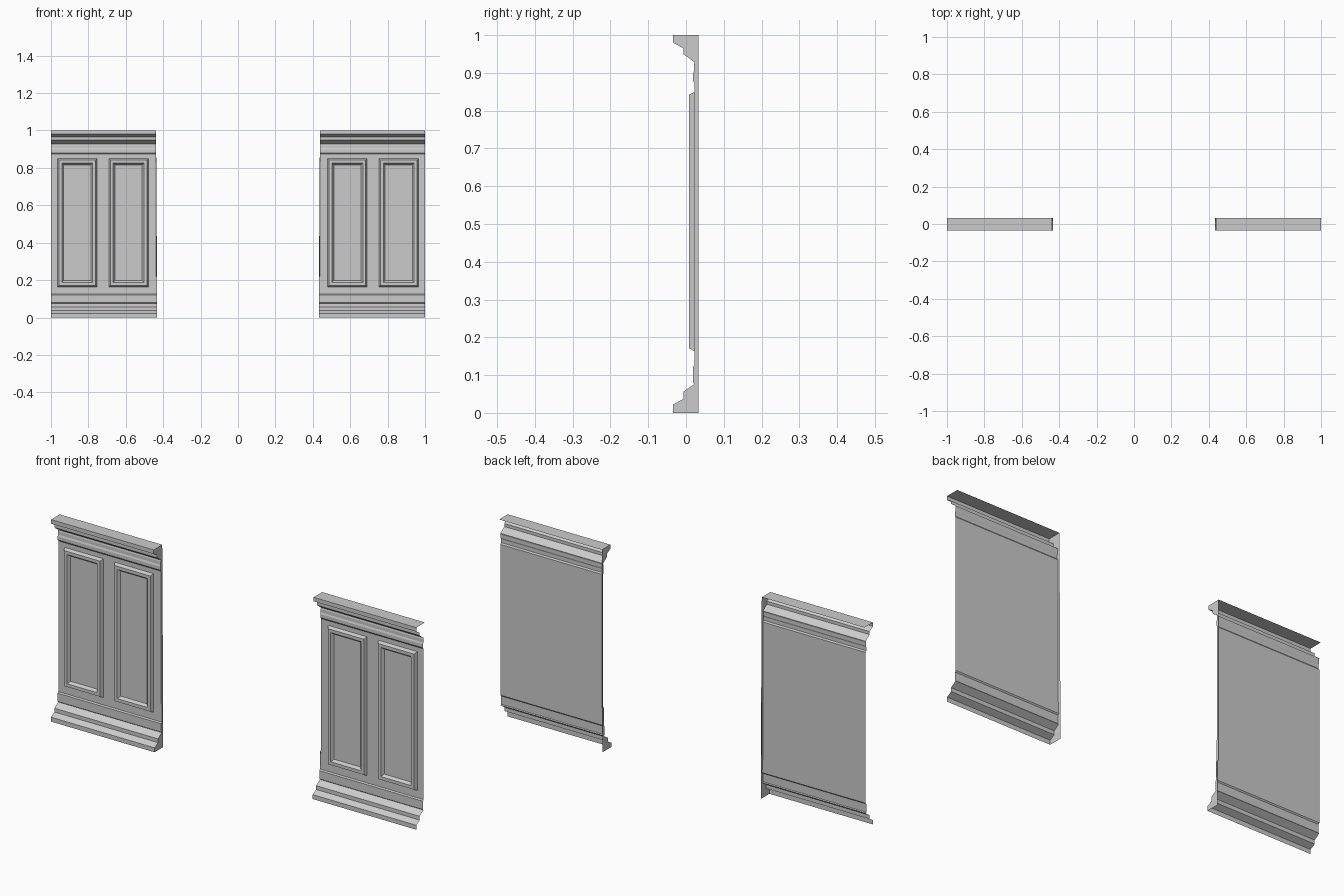
import bpy
import bmesh

cube = bpy.data.objects.get("Cube")
if cube:
    bpy.data.objects.remove(cube, do_unlink=True)

grey = bpy.data.materials.new("plain grey")
grey.use_nodes = True
colour = (0.6, 0.6, 0.6, 1)
grey.diffuse_color = colour
grey.node_tree.nodes["Principled BSDF"].inputs["Base Color"].default_value = colour

OUTER, BACK, WALL, FRONT = 1.0, 0.033, 0.023, -0.034

# Moulded section (y, z), from the base up to the cornice
section = [
    (FRONT, 0), (FRONT, 0.022), (-0.007, 0.037), (-0.007, 0.056),
    (0.022, 0.076), (0.018, 0.08), (0.018, 0.121), (WALL, 0.127),
    (WALL, 0.215), (WALL, 0.22), (WALL, 0.873), (0.018, 0.88),
    (0.018, 0.897), (0.021, 0.905), (0.021, 0.92), (WALL, 0.928),
    (-0.007, 0.95), (-0.007, 0.965), (FRONT, 0.98), (FRONT, 1),
]


def inner_x(z):
    """The inner end steps out slightly near the floor."""
    return 0.433 if z < 0.218 else 0.438


def finish(bm, name):
    mesh = bpy.data.meshes.new(name)
    bm.to_mesh(mesh)
    bm.free()
    mesh.materials.append(grey)
    obj = bpy.data.objects.new(name, mesh)
    bpy.context.collection.objects.link(obj)
    mirror = obj.modifiers.new("mirror", 'MIRROR')
    mirror.use_clip = False
    mirror.use_mirror_merge = False
    return obj


# Wall sheet with skirting, rail and cornice, plus the flat top shelf
bm = bmesh.new()
path = section + [(BACK, 1)]
near = [bm.verts.new((inner_x(z), y, z)) for y, z in path]
far = [bm.verts.new((OUTER, y, z)) for y, z in path]
for i in range(len(path) - 1):
    bm.faces.new((near[i], far[i], far[i + 1], near[i + 1]))
finish(bm, "moulded_wall")

# Closed inner end
bm = bmesh.new()
outline = section + [(BACK, 1), (BACK, 0.22), (BACK, 0.215), (BACK, 0)]
bm.faces.new([bm.verts.new((inner_x(z), y, z)) for y, z in outline])
finish(bm, "inner_end_cap")

# Raised picture-frame mouldings: (inset, depth) rings
rings = [(0, WALL), (0.008, 0.008), (0.024, 0.008), (0.034, 0.021)]
bm = bmesh.new()
for x0, x1 in ((0.478, 0.691), (0.753, 0.966)):
    z0, z1 = 0.163, 0.85
    loops = []
    for d, y in rings:
        corners = ((x0 + d, z0 + d), (x1 - d, z0 + d),
                   (x1 - d, z1 - d), (x0 + d, z1 - d))
        loops.append([bm.verts.new((x, y, z)) for x, z in corners])
    for a, b in zip(loops, loops[1:]):
        for i in range(4):
            j = (i + 1) % 4
            bm.faces.new((a[i], a[j], b[j], b[i]))
    bm.faces.new(loops[-1])
finish(bm, "panel_mouldings")
